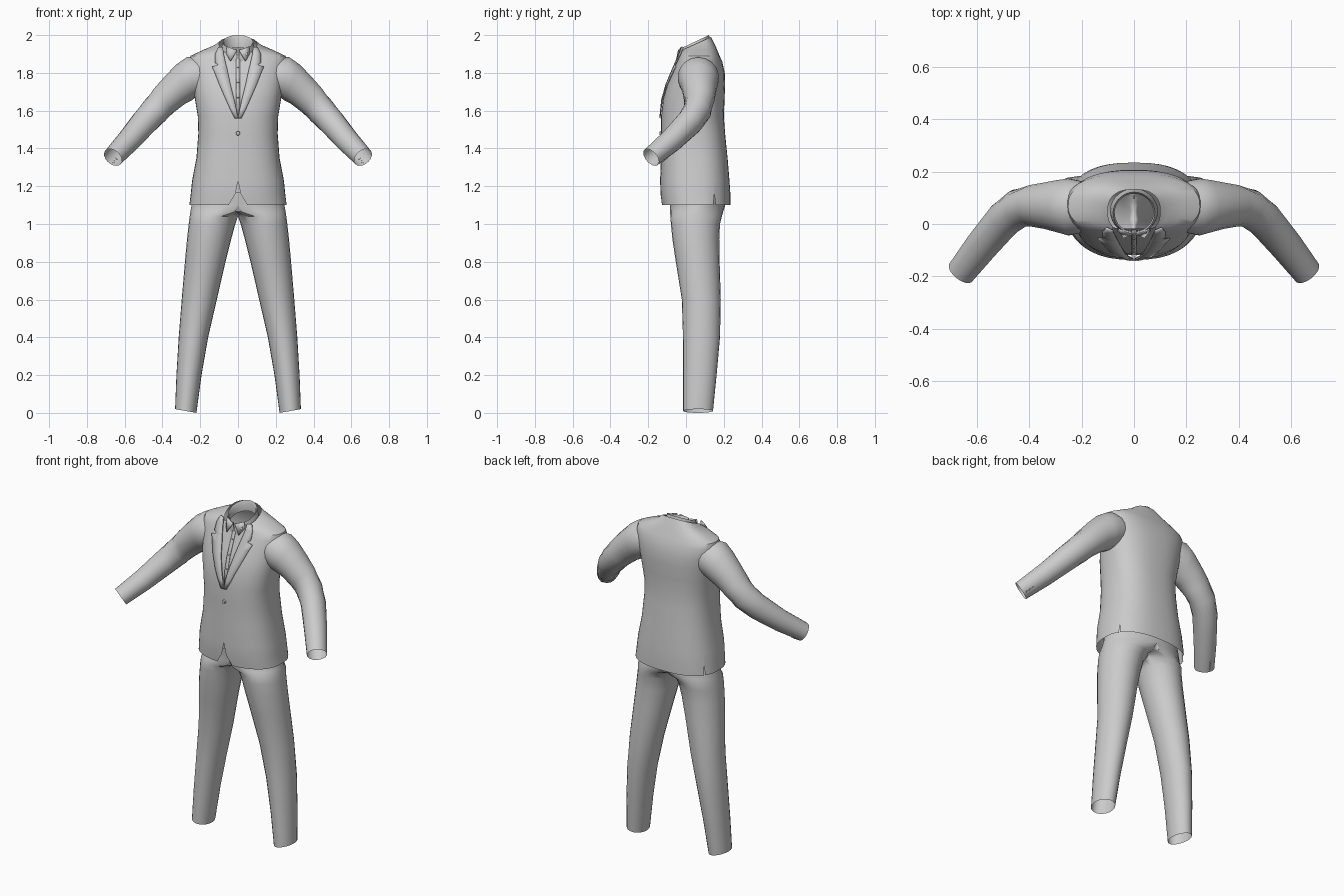
import bpy, bmesh, math
from mathutils import Vector as V

if "Cube" in bpy.data.objects:
    bpy.data.objects.remove(bpy.data.objects["Cube"])

P = 0.8  # squareness of the torso cross-section


def finish(name, bm, mirror=False, thick=0, angle=35):
    me = bpy.data.meshes.new(name)
    bm.to_mesh(me)
    bm.free()
    ob = bpy.data.objects.new(name, me)
    bpy.context.collection.objects.link(ob)
    bpy.ops.object.select_all(action='DESELECT')
    ob.select_set(True)
    bpy.context.view_layer.objects.active = ob
    bpy.ops.object.shade_smooth_by_angle(angle=math.radians(angle))
    if thick:
        m = ob.modifiers.new("thickness", 'SOLIDIFY')
        m.thickness, m.offset = thick, 0
    if mirror:
        m = ob.modifiers.new("mirror", 'MIRROR')
        m.merge_threshold = 0.0005
    return ob


def loft(rings, closed):
    bm = bmesh.new()
    rows = [[bm.verts.new(p) for p in r] for r in rings]
    n = len(rows[0])
    for a, b in zip(rows, rows[1:]):
        for i in range(n if closed else n - 1):
            j = (i + 1) % n
            bm.faces.new((a[i], a[j], b[j], b[i]))
    return bm, rows


def body_ring(z, w, yf, yb, gap, tilt, n=40, p=P):
    """Horizontal ring, open at the front by the given half gap."""
    a0 = math.asin(min(1, gap / w) ** (1 / p))
    mid, d = (yf + yb) / 2, (yb - yf) / 2
    out = []
    for i in range(n + 1):
        a = a0 + (2 * math.pi - 2 * a0) * i / n
        s, c = math.sin(a), math.cos(a)
        y = mid - d * math.copysign(abs(c) ** p, c)
        out.append((w * math.copysign(abs(s) ** p, s), y, z + tilt * (y - mid)))
    return out


# Jacket body: height, half width, front y, back y, front half gap, tilt
JACKET = [
    (1.10, .258, -.128, .235, .05, 0), (1.16, .25, -.135, .235, .014, 0),
    (1.23, .243, -.137, .23, 0, 0), (1.35, .22, -.133, .22, 0, 0),
    (1.48, .21, -.132, .207, 0, 0), (1.57, .213, -.132, .2, 0, 0),
    (1.66, .228, -.122, .204, .02, 0), (1.74, .24, -.10, .207, .04, 0),
    (1.80, .25, -.075, .205, .055, 0), (1.86, .26, -.05, .192, .068, 0),
    (1.89, .252, -.035, .178, .075, 0), (1.92, .185, -.03, .162, .08, .1),
    (1.938, .13, -.03, .147, .08, .25), (1.952, .1, -.035, .132, .08, .45)]


def front_y(x, z):
    """Depth of the jacket front at a given x and height."""
    for a, b in zip(JACKET, JACKET[1:]):
        if z <= b[0]:
            t = (z - a[0]) / (b[0] - a[0])
            w, yf, yb = (a[k] + (b[k] - a[k]) * t for k in (1, 2, 3))
            s = min(1, abs(x) / w) ** (1 / P)
            return (yf + yb) / 2 - (yb - yf) / 2 * (1 - s * s) ** (P / 2)
    return 0


bm, rows = loft([body_ring(*r) for r in JACKET], False)
# Side vents slit open at the hem
cols = [min(range(5, 36), key=lambda i: abs(rows[0][i].co.y - .16) + (rows[0][i].co.x * s < 0))
        for s in (1, -1)]
slits = [bm.edges.get((rows[r][c], rows[r + 1][c])) for c in cols for r in (0, 1)]
spots = [rows[0][c].co.copy() for c in cols]
bmesh.ops.split_edges(bm, edges=slits)
for v in bm.verts:
    if any((v.co - s).length < 1e-5 for s in spots):
        if v.link_faces[0].calc_center_median().y < v.co.y:
            v.co.y -= .012
finish("jacket_body", bm)

# Sleeves: centre, direction, radius up, radius sideways
SLEEVE = [
    ((.20, .065, 1.785), (1, 0, -.12), .10, .10), ((.25, .065, 1.775), (1, 0, -.2), .11, .11),
    ((.285, .068, 1.75), (1, 0, -.45), .103, .102), ((.335, .07, 1.708), (1, 0, -.75), .09, .09),
    ((.39, .07, 1.655), (1, 0, -.95), .082, .08), ((.44, .06, 1.60), (1, -.5, -1), .077, .075),
    ((.495, .02, 1.54), (1, -1, -1), .072, .07), ((.58, -.08, 1.44), (1, -1.25, -1.1), .062, .064),
    ((.662, -.185, 1.353), (1, -1.25, -1.0), .053, .056)]


def sleeve_point(c, t, ru, rv, a):
    t = V(t).normalized()
    side = t.cross(V((0, 0, 1))).normalized()
    return V(c) + side.cross(t) * ru * math.cos(a) + side * rv * math.sin(a)


N = 18
bm, rows = loft([[sleeve_point(*s, 2 * math.pi * i / N) for i in range(N)] for s in SLEEVE], True)
bmesh.ops.recalc_face_normals(bm, faces=bm.faces)
finish("sleeves", bm, mirror=True)


def disc(name, loc, normal, r, h, mirror=False):
    bm = bmesh.new()
    bmesh.ops.create_cone(bm, cap_ends=True, segments=12, radius1=r, radius2=r * .8, depth=h)
    q = V((0, 0, 1)).rotation_difference(V(normal))
    for v in bm.verts:
        v.co = q @ v.co + V(loc)
    finish(name, bm, mirror)


# Cuff buttons along the lower outside of each forearm
for k in range(3):
    t = .62 + .12 * k
    c = V(SLEEVE[7][0]).lerp(V(SLEEVE[8][0]), t)
    r = .063 - .008 * t
    p = sleeve_point(c, SLEEVE[8][1], r, r, math.radians(215))
    q = sleeve_point(c, SLEEVE[8][1], r, r, math.radians(145))
    p = min((p, q), key=lambda v: -v.y)
    disc("cuff_button", p, p - c, .007, .006, True)
disc("jacket_button", (0, -.135, 1.48), (0, -1, 0), .012, .012)

# Notched lapels: height, inner x, outer x
LAPEL = [(1.56, 0, .018), (1.61, .009, .043), (1.66, .02, .065), (1.74, .04, .10), (1.80, .053, .123),
         (1.832, .06, .137), (1.842, .063, .105), (1.855, .066, .122), (1.90, .076, .12), (1.935, .08, .105)]
bm, _ = loft([[(x, front_y(x, z) - .006, z) for x in (i, (i + o) / 2, o)] for z, i, o in LAPEL], False)
bmesh.ops.recalc_face_normals(bm, faces=bm.faces)
finish("lapels", bm, mirror=True, thick=.006)

# Shirt front behind the lapels, with placket and buttons
shirt = []
for z, w in ((1.55, .02), (1.62, .04), (1.70, .06), (1.78, .075), (1.86, .09), (1.91, .09)):
    shirt.append([(w * k / 3, front_y(w * k / 3, z) + .014, z) for k in range(-3, 4)])
finish("shirt_front", loft(shirt, False)[0])
placket = [[(x, front_y(0, z) + .009, z) for x in (-.01, .01)] for z in (1.58, 1.66, 1.74, 1.80, 1.86, 1.90)]
finish("shirt_placket", loft(placket, False)[0], thick=.004)
for z in (1.67, 1.75, 1.83):
    disc("shirt_button", (0, front_y(0, z) + .006, z), (0, -1, .3), .005, .006)

# Shirt collar: stand, rim and inner fold
COLLAR = [(1.895, .092, -.038, .135, .004, .45), (1.935, .087, -.038, .128, .004, .45),
          (1.963, .08, -.036, .122, .008, .47), (1.955, .074, -.03, .116, .008, .47),
          (1.90, .078, -.028, .12, .004, .45)]
finish("shirt_collar", loft([body_ring(*r, n=28, p=1) for r in COLLAR], False)[0], angle=50)
# Collar points
bm = bmesh.new()
bm.faces.new([bm.verts.new(p) for p in
              ((.006, -.04, 1.92), (.02, -.045, 1.895), (.04, -.052, 1.862), (.062, -.022, 1.90), (.058, -.02, 1.94))])
finish("collar_points", bm, mirror=True, thick=.005)

# Trousers: height, inner x, outer x, front y, back y (inner side clamped at the middle)
LEG = [
    (.01, .22, .333, -.015, .143), (.2, .193, .326, -.015, .162), (.4, .158, .314, -.016, .18),
    (.6, .112, .298, -.022, .184), (.8, .066, .281, -.054, .178), (.92, .036, .27, -.072, .176),
    (1.0, .014, .261, -.08, .18), (1.04, -.01, .256, -.083, .19), (1.065, -.12, .252, -.084, .197),
    (1.10, -.246, .246, -.085, .208), (1.17, -.235, .235, -.09, .205)]
rings = []
for z, xi, xo, yf, yb in LEG:
    c, r = (xi + xo) / 2, (xo - xi) / 2
    ring = []
    for i in range(24):
        a = 2 * math.pi * i / 24
        x = c + r * math.cos(a)
        lean = .01 * (x - c) / r if z < .1 else 0
        ring.append((max(0, x), (yf + yb) / 2 + (yb - yf) / 2 * math.sin(a), z + lean))
    rings.append(ring)
bm, _ = loft(rings, True)
inner = [f for f in bm.faces if all(v.co.x < 1e-4 for v in f.verts)]
bmesh.ops.delete(bm, geom=inner, context='FACES')
finish("trousers", bm, mirror=True)
